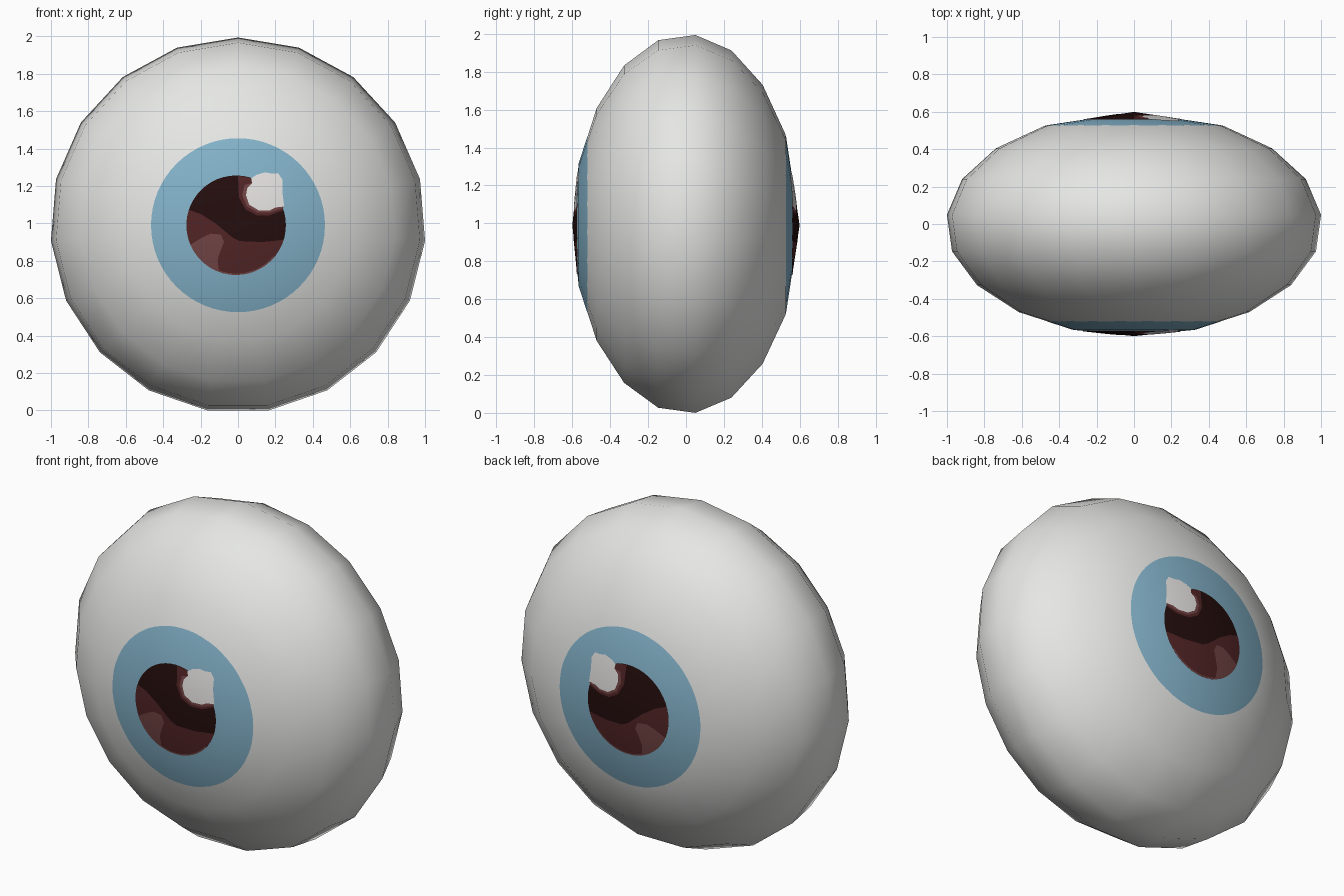
import bpy, bmesh, math
from mathutils import Vector

if "Cube" in bpy.data.objects:
    bpy.data.objects.remove(bpy.data.objects["Cube"])

N = 19                        # sides around the y axis
STEP = 2 * math.pi / N
R, RY, CZ = 1.007, 0.597, 0.99
HALF = math.cos(STEP / 2)

# (radius, y) profile from front pole to back pole
profile = [(0, -RY)]
profile += [(R * math.sin(k * STEP), -RY * math.cos(k * STEP)) for k in range(1, 9)]
profile += [(0, RY)]


def material(name, rgb):
    m = bpy.data.materials.new(name)
    m.diffuse_color = (*rgb, 1)
    m.use_nodes = True
    m.node_tree.nodes["Principled BSDF"].inputs["Base Color"].default_value = m.diffuse_color
    return m


WHITE = material("eye_white", (0.79, 0.80, 0.78))
BLUE = material("iris_blue", (0.23, 0.45, 0.59))
DARK = material("pupil_dark", (0.018, 0.004, 0.004))
RED = material("deep_red", (0.085, 0.018, 0.019))
PALE = material("dusty_red", (0.17, 0.058, 0.058))
SHINE = material("highlight_white", (0.80, 0.78, 0.77))


def finish(bm, name, mat):
    me = bpy.data.meshes.new(name)
    for f in bm.faces:
        f.smooth = True
    bm.to_mesh(me)
    bm.free()
    me.materials.append(mat)
    ob = bpy.data.objects.new(name, me)
    bpy.context.collection.objects.link(ob)
    return me


# Eyeball: flattened low-poly sphere with its poles on the y axis
bm = bmesh.new()
rings = []
for r, y in profile:
    n = N if r else 1
    rings.append([bm.verts.new((r * math.cos(math.pi / 2 + i * STEP), y,
                                CZ + r * math.sin(math.pi / 2 + i * STEP))) for i in range(n)])
for a, b in zip(rings, rings[1:]):
    for i in range(N):
        j = (i + 1) % N
        quad = [a[i % len(a)], a[j % len(a)], b[j % len(b)], b[i % len(b)]]
        bm.faces.new(list(dict.fromkeys(quad)))
bmesh.ops.recalc_face_normals(bm, faces=bm.faces)
finish(bm, "eyeball", WHITE)


def surface_y(x, z, side):
    """y of the faceted eyeball at a point, on the front (-1) or back (1)."""
    phi = (math.atan2(z, x) - math.pi / 2) % STEP - STEP / 2
    rho = math.hypot(x, z) * math.cos(phi) / HALF
    pts = profile[:5] if side < 0 else profile[:5:-1]
    for (r0, y0), (r1, y1) in zip(pts, pts[1:]):
        if rho <= r1:
            return y0 + (y1 - y0) * (rho - r0) / (r1 - r0)
    return pts[-1][1]


def plate(name, outline, mat, layer):
    """Thin painted shape projected on to both the front and the back."""
    bm = bmesh.new()
    for side in (-1, 1):
        b = bmesh.new()
        b.faces.new([b.verts.new((x, 0, z)) for x, z in outline])
        bmesh.ops.triangulate(b, faces=b.faces[:])
        ring_r = profile[1][0] * HALF
        for i in range(N):        # cut along the eyeball's own edges
            t = math.pi / 2 + i * STEP
            mid = Vector((math.cos(t + STEP / 2), 0, math.sin(t + STEP / 2)))
            for co, no in ((Vector(), Vector((-math.sin(t), 0, math.cos(t)))), (mid * ring_r, mid)):
                bmesh.ops.bisect_plane(b, geom=b.verts[:] + b.edges[:] + b.faces[:],
                                       plane_co=co, plane_no=no, dist=1e-5)
        for v in b.verts:
            v.co.y = surface_y(v.co.x, v.co.z, side) + side * 0.0012 * layer
            v.co.z += CZ
        b.normal_update()
        for f in b.faces:
            if f.normal.y * side < 0:
                f.normal_flip()
        tmp = bpy.data.meshes.new("tmp")
        b.to_mesh(tmp)
        b.free()
        bm.from_mesh(tmp)
        bpy.data.meshes.remove(tmp)
    me = finish(bm, name, mat)
    me.normals_split_custom_set_from_vertices(
        [Vector((v.co.x, v.co.y / RY ** 2, v.co.z - CZ)).normalized() for v in me.vertices])


def arc(cx, r, a0, a1, n):
    return [(cx + r * math.cos(math.radians(a0 + (a1 - a0) * i / n)),
             r * math.sin(math.radians(a0 + (a1 - a0) * i / n))) for i in range(n + 1)]


# Iris and pupil discs
plate("iris", arc(0, 0.465, 0, 360, 64)[:-1], BLUE, 1)
plate("pupil", arc(-0.01, 0.266, 0, 360, 48)[:-1], DARK, 2)

# Lower red glow inside the pupil, with a pale rim and blob
plate("pupil_rim", arc(-0.01, 0.266, 215, 320, 20) + arc(-0.01, 0.258, 320, 215, 20), PALE, 4)
plate("lower_glow", arc(-0.01, 0.266, 162, 343, 30)
      + [(0.13, -0.09), (0.01, -0.085), (-0.03, -0.065), (-0.12, 0.01), (-0.2, 0.06)], RED, 3)
plate("glow_blob", arc(-0.01, 0.266, 203, 250, 8)
      + [(-0.11, -0.18), (-0.095, -0.14), (-0.075, -0.09), (-0.09, -0.05),
         (-0.145, -0.045), (-0.19, -0.065)], PALE, 5)

# Highlight with two red borders
plate("highlight_outer_border", [(0.0, 0.265), (0.005, 0.15), (0.04, 0.085), (0.10, 0.053),
      (0.17, 0.053), (0.243, 0.08), (0.2, 0.15), (0.075, 0.225), (0.068, 0.253)], RED, 3)
plate("highlight_inner_border", [(0.035, 0.215), (0.023, 0.16), (0.048, 0.10), (0.105, 0.067),
      (0.17, 0.067), (0.245, 0.092), (0.2, 0.15), (0.075, 0.225)], PALE, 4)
plate("highlight", [(0.07, 0.25), (0.10, 0.27), (0.145, 0.283), (0.18, 0.276), (0.215, 0.278),
      (0.237, 0.245), (0.237, 0.18), (0.247, 0.10), (0.2, 0.095), (0.17, 0.08), (0.11, 0.08),
      (0.06, 0.11), (0.043, 0.16), (0.05, 0.20), (0.075, 0.225)], SHINE, 5)
